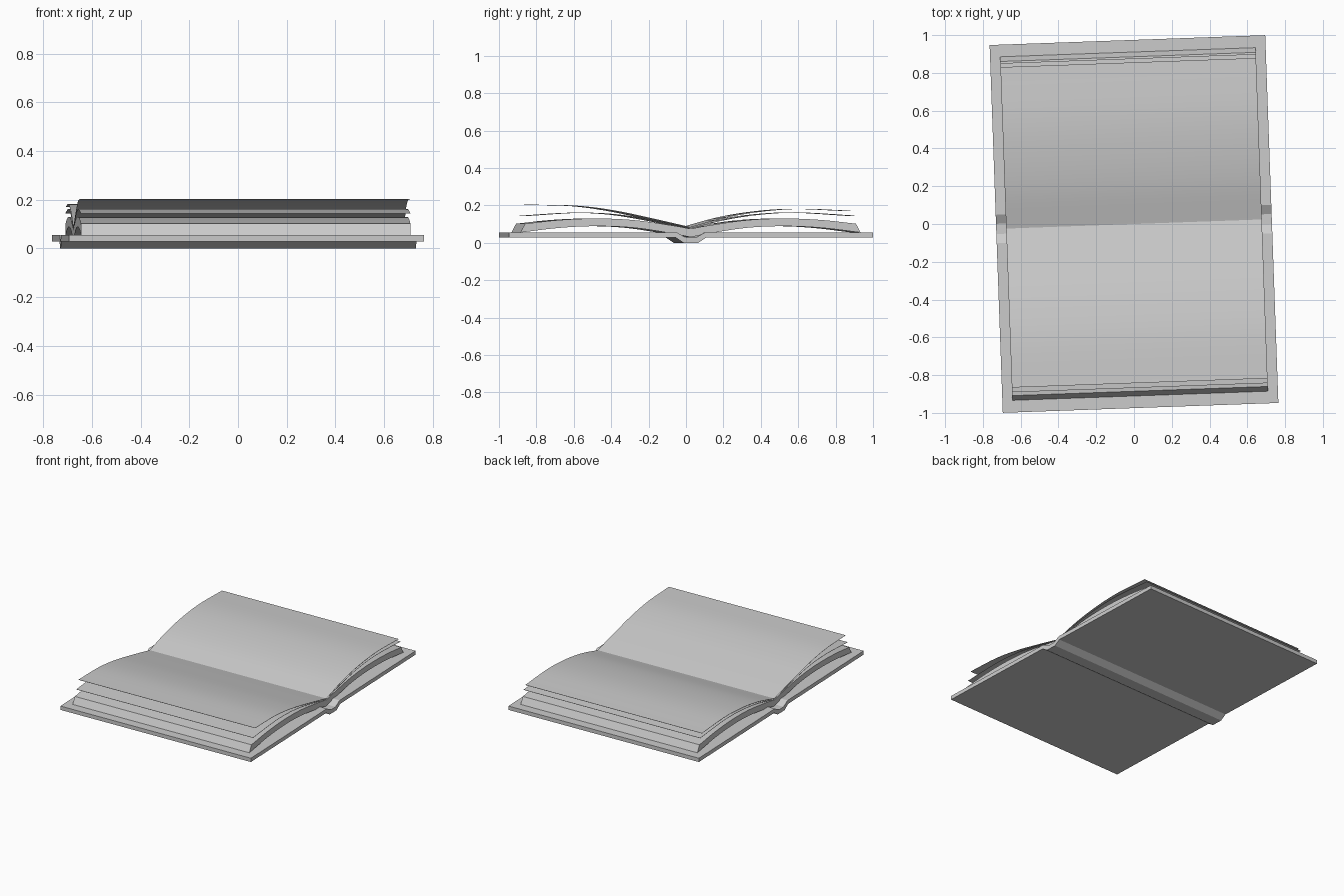
import bpy, math

if "Cube" in bpy.data.objects:
    bpy.data.objects.remove(bpy.data.objects["Cube"])

TURN = math.radians(2.05)   # the book lies slightly turned on the ground


def spline(pts, steps=6):
    """Catmull-Rom curve through a few (y, z) points."""
    ext = [tuple(2 * a - b for a, b in zip(pts[0], pts[1]))] + pts
    ext.append(tuple(2 * a - b for a, b in zip(pts[-1], pts[-2])))
    out = []
    for i in range(1, len(ext) - 2):
        p0, p1, p2, p3 = ext[i - 1:i + 3]
        for s in range(steps):
            t = s / steps
            out.append(tuple(
                0.5 * (2 * b + (c - a) * t + (2 * a - 5 * b + 4 * c - d) * t * t
                       + (3 * b - a - 3 * c + d) * t ** 3)
                for a, b, c, d in zip(p0, p1, p2, p3)))
    return out + [pts[-1]]


def build(name, half, verts, faces, smooth):
    mesh = bpy.data.meshes.new(name)
    mesh.from_pydata(verts, [], faces)
    obj = bpy.data.objects.new(name, mesh)
    bpy.context.collection.objects.link(obj)
    obj.rotation_euler.z = TURN
    bpy.context.view_layer.objects.active = obj
    bpy.ops.object.select_all(action='DESELECT')
    obj.select_set(True)
    # consistent outward normals
    bpy.ops.object.mode_set(mode='EDIT')
    bpy.ops.mesh.select_all(action='SELECT')
    bpy.ops.mesh.normals_make_consistent(inside=False)
    bpy.ops.object.mode_set(mode='OBJECT')
    if smooth:
        bpy.ops.object.shade_smooth_by_angle(angle=math.radians(30))
    return obj


def slab(name, half, top, bottom, smooth=True):
    """Solid between two curves with equal point counts, run along the spine."""
    n = len(top)
    verts = [(x, y, z) for x in (-half, half) for row in (top, bottom) for y, z in row]
    faces = [(0, n, 3 * n, 2 * n), (n - 1, 2 * n - 1, 4 * n - 1, 3 * n - 1)]
    for i in range(n - 1):
        faces += [(i, i + 1, 2 * n + i + 1, 2 * n + i),
                  (n + i, n + i + 1, 3 * n + i + 1, 3 * n + i),
                  (i, i + 1, n + i + 1, n + i),
                  (2 * n + i, 2 * n + i + 1, 3 * n + i + 1, 3 * n + i)]
    return build(name, half, verts, faces, smooth)


def sheet(name, half, pts):
    """Single loose page, nearly paper thin."""
    row = spline(pts)
    return slab(name, half, row, [(y, z - 0.0015) for y, z in row])


def side(pts, s):
    return [(s * y, z) for y, z in pts]


# cover with sunken spine
top = [(0.974, 0.055), (0.075, 0.055), (0.027, 0.028)]
low = [(0.974, 0.028), (0.082, 0.028), (0.04, 0.0)]
slab("cover", 0.73, side(top, -1) + top[::-1], side(low, -1) + low[::-1], False)

# arched page blocks on both halves
block_top = [(0, 0.075), (0.1, 0.093), (0.3, 0.121), (0.5, 0.13), (0.7, 0.122), (0.885, 0.102)]
block_low = [(0, 0.03), (0.1, 0.05), (0.3, 0.08), (0.5, 0.089), (0.7, 0.08), (0.91, 0.055)]
for label, s in (("front", -1), ("back", 1)):
    slab(label + "_page_block", 0.677, spline(side(block_top, s)), spline(side(block_low, s)))

# loose pages lifting off each block
sheet("front_upper_page", 0.677, side(
    [(0, 0.084), (0.2, 0.13), (0.4, 0.172), (0.6, 0.198), (0.842, 0.204)], -1))
sheet("front_lower_page", 0.677, side(
    [(0, 0.078), (0.2, 0.122), (0.4, 0.153), (0.6, 0.161), (0.867, 0.145)], -1))
sheet("back_upper_page", 0.677,
      [(0, 0.084), (0.2, 0.138), (0.4, 0.17), (0.6, 0.182), (0.855, 0.172)])
sheet("back_lower_page", 0.677,
      [(0, 0.078), (0.2, 0.126), (0.4, 0.154), (0.6, 0.162), (0.876, 0.146)])
